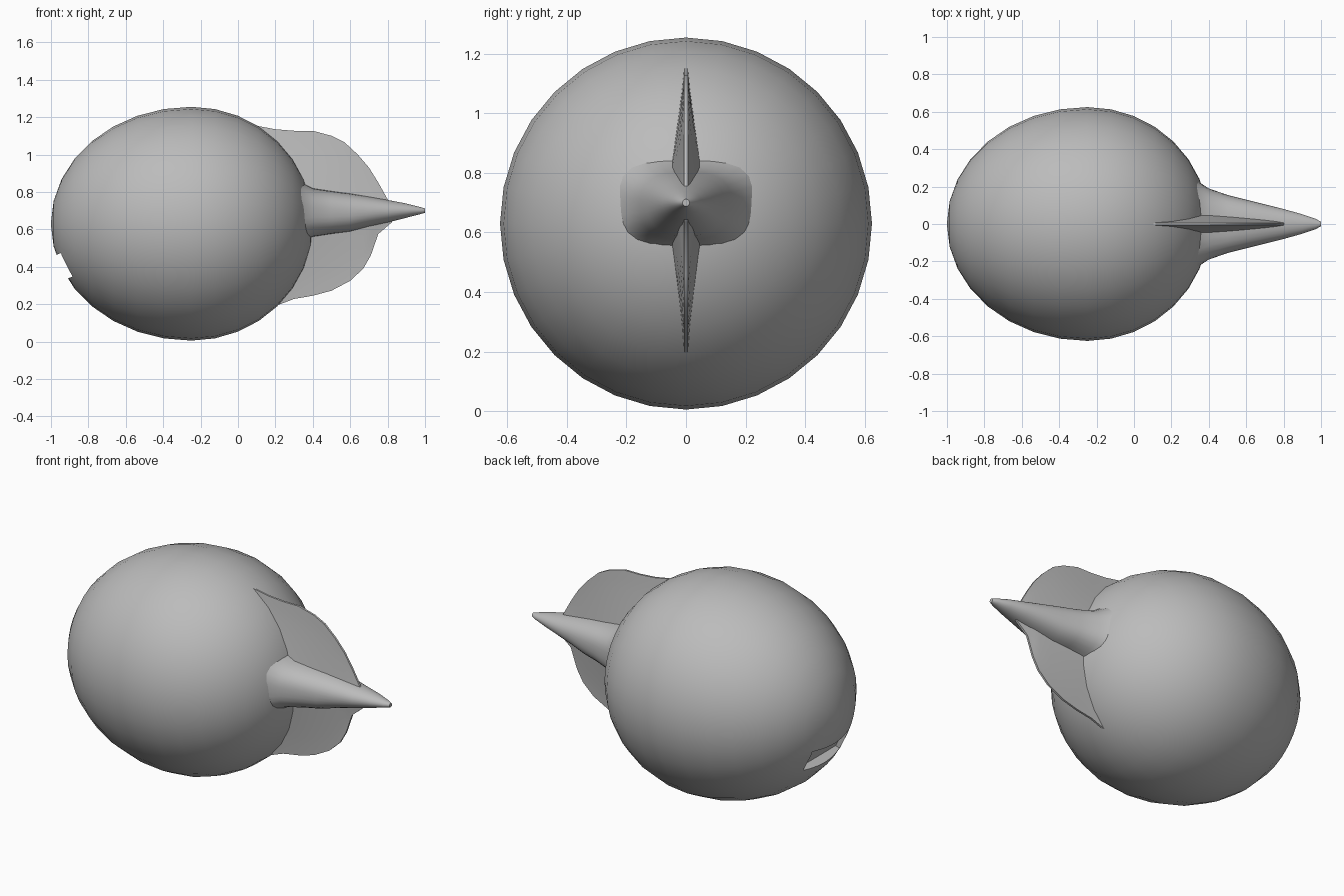
import bpy, bmesh, math

if "Cube" in bpy.data.objects:
    bpy.data.objects.remove(bpy.data.objects["Cube"])

grey = bpy.data.materials.new("matte grey")
grey.diffuse_color = (0.5, 0.5, 0.5, 1)
grey.use_nodes = True
grey.node_tree.nodes["Principled BSDF"].inputs["Base Color"].default_value = grey.diffuse_color


def loft(name, rings):
    """Skin a list of closed rings and cap both ends."""
    bm = bmesh.new()
    vr = [[bm.verts.new(p) for p in r] for r in rings]
    n = len(vr[0])
    for a, b in zip(vr, vr[1:]):
        for i in range(n):
            j = (i + 1) % n
            bm.faces.new((a[i], a[j], b[j], b[i]))
    bm.faces.new(vr[0])
    bm.faces.new(vr[-1])
    bmesh.ops.remove_doubles(bm, verts=bm.verts, dist=1e-5)
    bmesh.ops.recalc_face_normals(bm, faces=bm.faces)
    me = bpy.data.meshes.new(name)
    bm.to_mesh(me)
    bm.free()
    ob = bpy.data.objects.new(name, me)
    bpy.context.collection.objects.link(ob)
    me.materials.append(grey)
    return ob


def smooth(ob, angle=40):
    bpy.ops.object.select_all(action='DESELECT')
    ob.select_set(True)
    bpy.context.view_layer.objects.active = ob
    bpy.ops.object.shade_smooth_by_angle(angle=math.radians(angle))


def section(x, cz, ry, rz, power, n=32):
    """Superellipse ring across the x axis; higher power is squarer."""
    ring = []
    for i in range(n):
        a = 2 * math.pi * i / n
        c, s = math.cos(a), math.sin(a)
        k = (abs(c) ** power + abs(s) ** power) ** (-1 / power)
        ring.append((x, ry * k * c, cz + rz * k * s))
    return ring


# Egg-shaped body, blunter towards the tail
rings = []
for i in range(17):
    t = math.pi * min(max(i / 16, 0.004), 0.996)
    length = 0.75 if i <= 8 else 0.65
    r = 0.625 * math.sin(t)
    rings.append(section(-0.25 - length * math.cos(t), 0.63, r, r, 2))
body = loft("body", rings)

# Mouth slot cut into the nose
bpy.ops.mesh.primitive_cube_add(size=1, location=(-0.95, 0, 0.395),
                                rotation=(0, math.radians(-25), 0))
cutter = bpy.context.object
cutter.name = "mouth_cutter"
cutter.scale = (0.13, 0.34, 0.14)
cutter.hide_render = True
cutter.data.materials.append(grey)
bpy.context.view_layer.objects.active = body
mod = body.modifiers.new("mouth", 'BOOLEAN')
mod.object = cutter
mod.operation = 'DIFFERENCE'
mod.solver = 'EXACT'
bpy.ops.object.modifier_apply(modifier=mod.name)
bpy.data.objects.remove(cutter)
smooth(body)

# Tail, squarish where it leaves the body and round at the tip
tail = loft("tail", [section(*r) for r in (
    (0.18, 0.69, 0.36, 0.26, 3), (0.26, 0.69, 0.31, 0.22, 3),
    (0.33, 0.69, 0.235, 0.165, 3), (0.40, 0.69, 0.19, 0.13, 2.8),
    (0.50, 0.69, 0.155, 0.115, 2.6), (0.60, 0.69, 0.13, 0.102, 2.4),
    (0.70, 0.695, 0.105, 0.08, 2.2), (0.80, 0.697, 0.08, 0.06, 2),
    (0.90, 0.70, 0.052, 0.038, 2), (0.97, 0.70, 0.028, 0.02, 2),
    (1.0, 0.70, 0.012, 0.012, 2))])
smooth(tail, 60)


# Thin fins above and below the tail, thicker towards the root
def fin(name, edge):
    rings = []
    for x, tip in edge:
        side = []
        for i in range(9):
            u = i / 8
            half = 0.006 + max(0.0, 0.9 - x) * 0.12 * (1 - u) ** 1.2
            side.append((half, 0.69 + (tip - 0.69) * u))
        rings.append([(x, h, z) for h, z in side]
                     + [(x, -h, z) for h, z in reversed(side)])
    smooth(loft(name, rings), 50)


fin("upper_fin", [(0.06, 1.16), (0.12, 1.15), (0.2, 1.135), (0.3, 1.127),
                  (0.4, 1.127), (0.5, 1.10), (0.57, 1.065), (0.64, 1.0),
                  (0.7, 0.93), (0.75, 0.85), (0.8, 0.76), (0.82, 0.73)])
fin("lower_fin", [(0.1, 0.13), (0.2, 0.19), (0.3, 0.228), (0.4, 0.245),
                  (0.5, 0.272), (0.6, 0.325), (0.67, 0.39), (0.71, 0.46),
                  (0.75, 0.575), (0.82, 0.635), (0.84, 0.66)])
